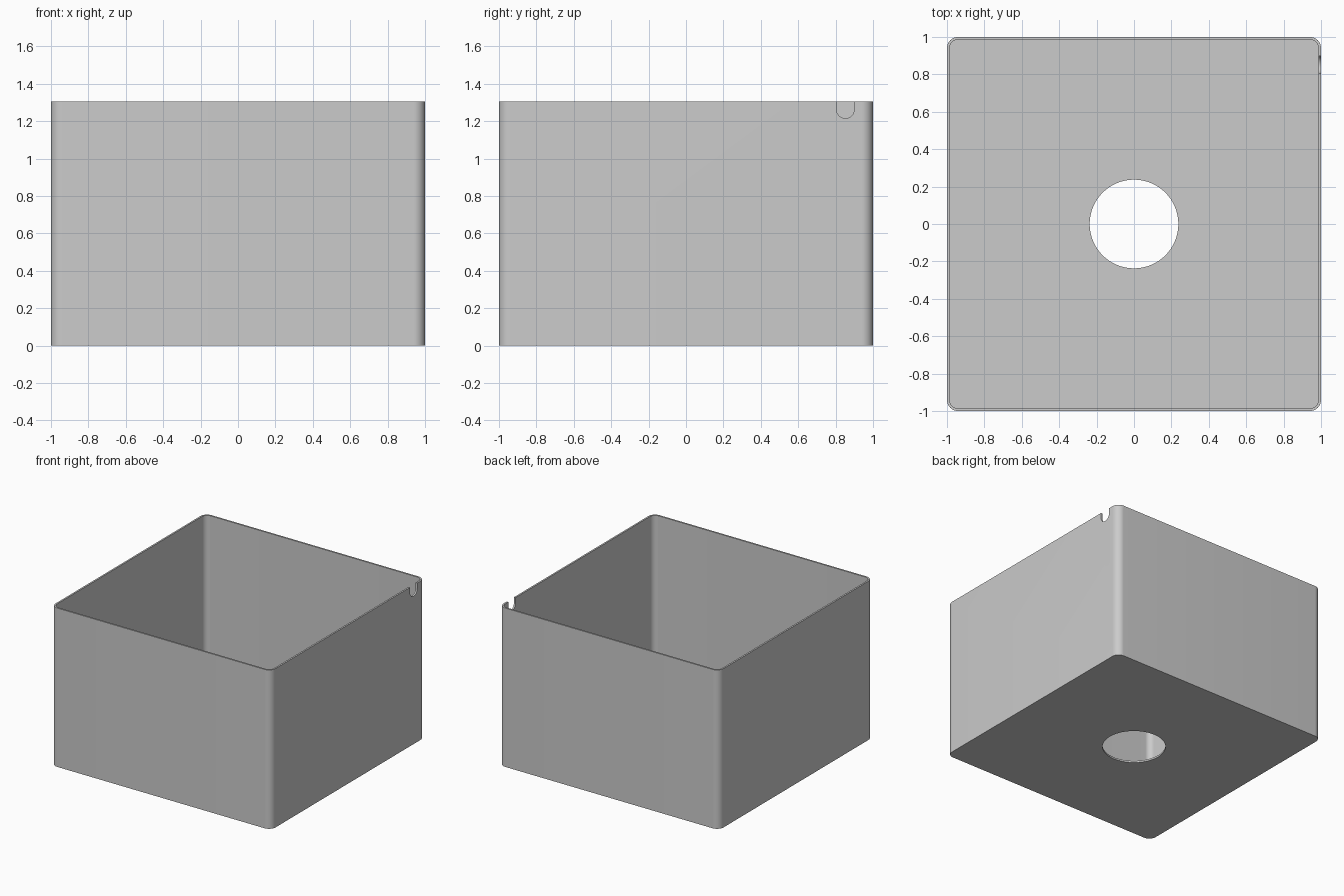
import bpy
import bmesh
from math import cos, sin, pi, radians

default = bpy.data.objects.get("Cube")
if default:
    bpy.data.objects.remove(default, do_unlink=True)

HEIGHT = 1.305
WALL = 0.014
RADIUS = 0.06

grey = bpy.data.materials.new("plain grey")
grey.use_nodes = True
colour = (0.6, 0.6, 0.6, 1)
grey.diffuse_color = colour
grey.node_tree.nodes["Principled BSDF"].inputs["Base Color"].default_value = colour


def rounded_square(half, radius, steps=12):
    """Outline of a square with round corners, anticlockwise."""
    c = half - radius
    points = []
    for corner, (sx, sy) in enumerate([(1, 1), (-1, 1), (-1, -1), (1, -1)]):
        for i in range(steps + 1):
            a = (corner + i / steps) * pi / 2
            points.append((sx * c + radius * cos(a), sy * c + radius * sin(a)))
    return points


def prism(name, outline, low, high, place):
    """Solid made by sweeping an outline from low to high."""
    bm = bmesh.new()
    base = bm.faces.new([bm.verts.new(place(u, v, low)) for u, v in outline])
    top = bmesh.ops.extrude_face_region(bm, geom=[base])
    shift = [b - a for a, b in zip(place(0, 0, low), place(0, 0, high))]
    moved = [e for e in top["geom"] if isinstance(e, bmesh.types.BMVert)]
    bmesh.ops.translate(bm, verts=moved, vec=shift)
    bmesh.ops.recalc_face_normals(bm, faces=bm.faces)
    mesh = bpy.data.meshes.new(name)
    bm.to_mesh(mesh)
    bm.free()
    mesh.materials.append(grey)
    obj = bpy.data.objects.new(name, mesh)
    bpy.context.collection.objects.link(obj)
    return obj


def upright(u, v, w):
    return (u, v, w)


def sideways(u, v, w):
    return (w, u, v)


# Open box body
box = prism("box", rounded_square(1, RADIUS), 0, HEIGHT, upright)

# Hollow interior, round floor hole and cable notch in the left wall
hole = [(0.237 * cos(2 * pi * i / 96), 0.237 * sin(2 * pi * i / 96)) for i in range(96)]
arc = [(0.852 + 0.047 * cos(a), 1.262 + 0.047 * sin(a))
       for a in (pi + pi * i / 24 for i in range(25))]
notch = arc + [(0.899, HEIGHT + 0.1), (0.805, HEIGHT + 0.1)]
cutters = [
    prism("interior_cutter", rounded_square(1 - WALL, RADIUS - WALL), WALL, HEIGHT + 0.1, upright),
    prism("floor_hole_cutter", hole, -0.1, 0.1, upright),
    prism("notch_cutter", notch, 0.9, 1.1, sideways),
]

bpy.context.view_layer.objects.active = box
for cutter in cutters:
    cutter.hide_render = True
    cut = box.modifiers.new(cutter.name, "BOOLEAN")
    cut.operation = "DIFFERENCE"
    cut.solver = "EXACT"
    cut.object = cutter
    bpy.ops.object.modifier_apply(modifier=cut.name)
    bpy.data.objects.remove(cutter, do_unlink=True)

# Smooth round corners, sharp rims
bpy.ops.object.select_all(action="DESELECT")
box.select_set(True)
bpy.ops.object.shade_smooth_by_angle(angle=radians(30))
